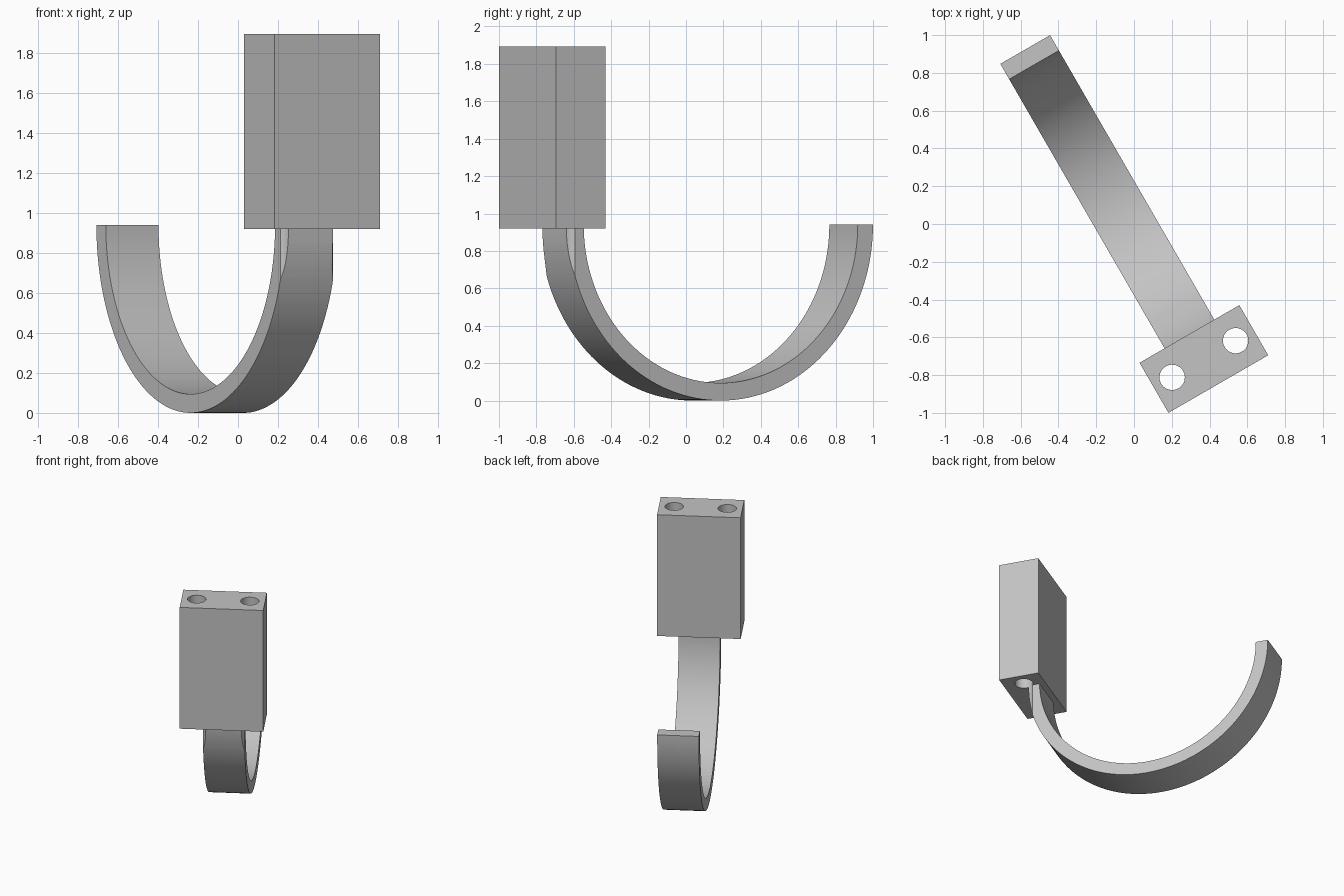
import bpy, bmesh
from math import radians, sin, cos
from mathutils import Matrix

cube = bpy.data.objects.get("Cube")
if cube:
    bpy.data.objects.remove(cube, do_unlink=True)

# Dimensions in the bracket's own frame: X across the strap, Y along the hook
TURN = Matrix.Rotation(radians(30), 4, 'Z')
MID_X = -0.037
BLOCK_Y, BLOCK_SIZE = -0.804, (0.61, 0.306, 0.973)
BLOCK_BOTTOM = 0.92
HOLE_OFFSET, HOLE_RADIUS = 0.194, 0.067
OUTER, INNER, HOOK_Y = 0.94, 0.846, 0.148
STRAP_WIDTH, STEPS = 0.304, 72

grey = bpy.data.materials.new("plain grey")
grey.use_nodes = True
COLOUR = (0.55, 0.55, 0.55, 1)
grey.diffuse_color = COLOUR
grey.node_tree.nodes["Principled BSDF"].inputs["Base Color"].default_value = COLOUR


def make_object(name, bm):
    """Turn a bmesh into a finished object, rotated to its final heading."""
    bmesh.ops.recalc_face_normals(bm, faces=bm.faces)
    bm.transform(TURN)
    mesh = bpy.data.meshes.new(name)
    bm.to_mesh(mesh)
    bm.free()
    mesh.materials.append(grey)
    obj = bpy.data.objects.new(name, mesh)
    bpy.context.collection.objects.link(obj)
    return obj


# Mounting block
bm = bmesh.new()
bmesh.ops.create_cube(bm, size=1)
bm.transform(Matrix.Translation((MID_X, BLOCK_Y, BLOCK_BOTTOM + BLOCK_SIZE[2] / 2))
             @ Matrix.Diagonal((*BLOCK_SIZE, 1)))
block = make_object("mounting_block", bm)

# Half-round strap hook: closed arc profile extruded across its width
angles = [radians(181.2 + 178.8 * i / STEPS) for i in range(STEPS + 1)]
profile = [(OUTER, a) for a in angles] + [(INNER, a) for a in reversed(angles)]
bm = bmesh.new()
verts = [bm.verts.new((MID_X - STRAP_WIDTH / 2, HOOK_Y + r * cos(a), OUTER + r * sin(a)))
         for r, a in profile]
side = bm.faces.new(verts)
extruded = bmesh.ops.extrude_face_region(bm, geom=[side])["geom"]
bmesh.ops.translate(bm, vec=(STRAP_WIDTH, 0, 0),
                    verts=[g for g in extruded if isinstance(g, bmesh.types.BMVert)])
# Make sure the starting side is still closed
if not any(all(v in face.verts for v in verts) for face in bm.faces):
    bm.faces.new(verts)
hook = make_object("strap_hook", bm)

# Screw holes run through the block and groove the strap's edges below it
cutters = []
for sign in (-1, 1):
    bm = bmesh.new()
    bmesh.ops.create_cone(
        bm, cap_ends=True, segments=48, depth=2, radius1=HOLE_RADIUS, radius2=HOLE_RADIUS,
        matrix=Matrix.Translation((MID_X + sign * HOLE_OFFSET, BLOCK_Y, 1.4)))
    cutter = make_object("screw_hole_cutter", bm)
    cutter.hide_render = True
    cutters.append(cutter)

for obj in (block, hook):
    for cutter in cutters:
        mod = obj.modifiers.new("screw_hole", 'BOOLEAN')
        mod.operation = 'DIFFERENCE'
        mod.solver = 'EXACT'
        mod.object = cutter
    bpy.ops.object.select_all(action='DESELECT')
    obj.select_set(True)
    bpy.context.view_layer.objects.active = obj
    for mod in list(obj.modifiers):
        bpy.ops.object.modifier_apply(modifier=mod.name)
    bpy.ops.object.shade_smooth_by_angle(angle=radians(25))

for cutter in cutters:
    bpy.data.objects.remove(cutter, do_unlink=True)
